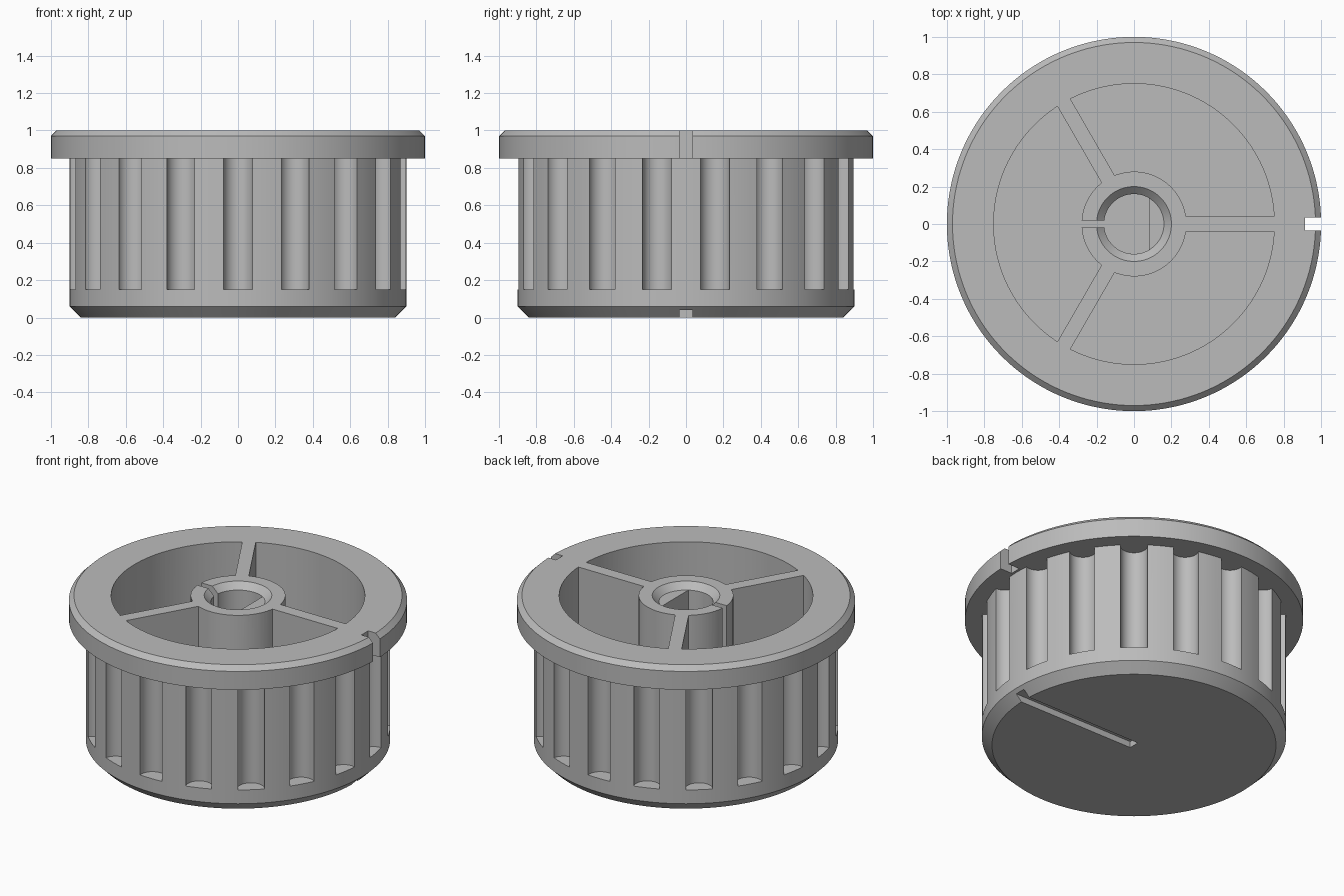
import bpy
import bmesh
from math import sin, cos, pi, radians, asin, acos

cube = bpy.data.objects.get("Cube")
if cube:
    bpy.data.objects.remove(cube, do_unlink=True)

FLOOR = 0.15       # pocket floor and lower end of the grip flutes
FLANGE = 0.85      # underside of the flange
ABOVE = 1.1        # cutters run out past the top

grey = bpy.data.materials.new("grey_plastic")
grey.use_nodes = True
grey.diffuse_color = (0.5, 0.5, 0.5, 1)
grey.node_tree.nodes["Principled BSDF"].inputs["Base Color"].default_value = (0.5, 0.5, 0.5, 1)


def make_object(name, bm):
    bmesh.ops.recalc_face_normals(bm, faces=bm.faces)
    mesh = bpy.data.meshes.new(name)
    bm.to_mesh(mesh)
    bm.free()
    mesh.materials.append(grey)
    obj = bpy.data.objects.new(name, mesh)
    bpy.context.collection.objects.link(obj)
    return obj


def arc(radius, start, end, steps, cx=0, cy=0):
    return [(cx + radius * cos(start + (end - start) * i / steps),
             cy + radius * sin(start + (end - start) * i / steps))
            for i in range(steps + 1)]


def lathe(name, profile, segments):
    bm = bmesh.new()
    verts = [bm.verts.new((r, 0, z)) for r, z in profile]
    edges = [bm.edges.new(pair) for pair in zip(verts, verts[1:])]
    bmesh.ops.spin(bm, geom=verts + edges, cent=(0, 0, 0), axis=(0, 0, 1),
                   angle=2 * pi, steps=segments, use_duplicate=False)
    bmesh.ops.remove_doubles(bm, verts=bm.verts, dist=1e-5)
    # Close the two flat discs at the ends of the profile
    bmesh.ops.holes_fill(bm, edges=[e for e in bm.edges if e.is_boundary], sides=0)
    return make_object(name, bm)


def add_prism(bm, outline, z0, z1):
    low = [bm.verts.new((x, y, z0)) for x, y in outline]
    high = [bm.verts.new((x, y, z1)) for x, y in outline]
    bm.faces.new(low[::-1])
    bm.faces.new(high)
    for i in range(len(low)):
        j = (i + 1) % len(low)
        bm.faces.new((low[i], low[j], high[j], high[i]))


def box_outline(x0, x1, half):
    return [(x0, -half), (x1, -half), (x1, half), (x0, half)]


def cut(target, name, prisms):
    bm = bmesh.new()
    for outline, z0, z1 in prisms:
        add_prism(bm, outline, z0, z1)
    cutter = make_object(name, bm)
    cutter.hide_render = True
    mod = target.modifiers.new(name, 'BOOLEAN')
    mod.operation = 'DIFFERENCE'
    mod.solver = 'EXACT'
    mod.object = cutter
    bpy.context.view_layer.objects.active = target
    bpy.ops.object.modifier_apply(modifier=mod.name)
    bpy.data.objects.remove(cutter, do_unlink=True)


# Solid knob with bevelled base, flange and countersunk hub
knob = lathe("knob_body", [(0.84, 0), (0.9, 0.06), (0.9, FLANGE), (1, FLANGE),
                           (1, 0.97), (0.97, 1), (0.2, 1), (0.16, 0.96)], 144)

# Eighteen grip flutes round the side
flutes = []
for i in range(18):
    a = radians(10 + 20 * i)
    ring = arc(0.08, 0, 2 * pi, 32, 0.883 * cos(a), 0.883 * sin(a))[:-1]
    flutes.append((ring, FLOOR, FLANGE))
cut(knob, "flute_cutter", flutes)

# Three pockets, leaving the hub and the straight ribs between them
pockets = []
for i in range(3):
    a, b = radians(120 * i), radians(120 * (i + 1))
    outer, inner = asin(0.04 / 0.75), asin(0.04 / 0.28)
    outline = arc(0.75, a + outer, b - outer, 40) + arc(0.28, b - inner, a + inner, 24)
    pockets.append((outline, FLOOR, ABOVE))
cut(knob, "pocket_cutter", pockets)

# D-shaped shaft bore
flat = acos(0.08 / 0.16)
cut(knob, "bore_cutter", [(arc(0.16, flat, 2 * pi - flat, 48), FLOOR, ABOVE)])

# Hub slot, flange notch and pointer groove under the base
cut(knob, "slot_cutter", [
    (box_outline(-0.3, -0.12, 0.02), FLOOR, ABOVE),
    (box_outline(0.915, 1.1, 0.035), 0.8, ABOVE),
    (box_outline(0, 1.1, 0.035), -0.1, 0.04),
])

# Smooth curved walls, sharp edges
bpy.ops.object.select_all(action='DESELECT')
knob.select_set(True)
bpy.context.view_layer.objects.active = knob
bpy.ops.object.shade_smooth_by_angle(angle=radians(30))
